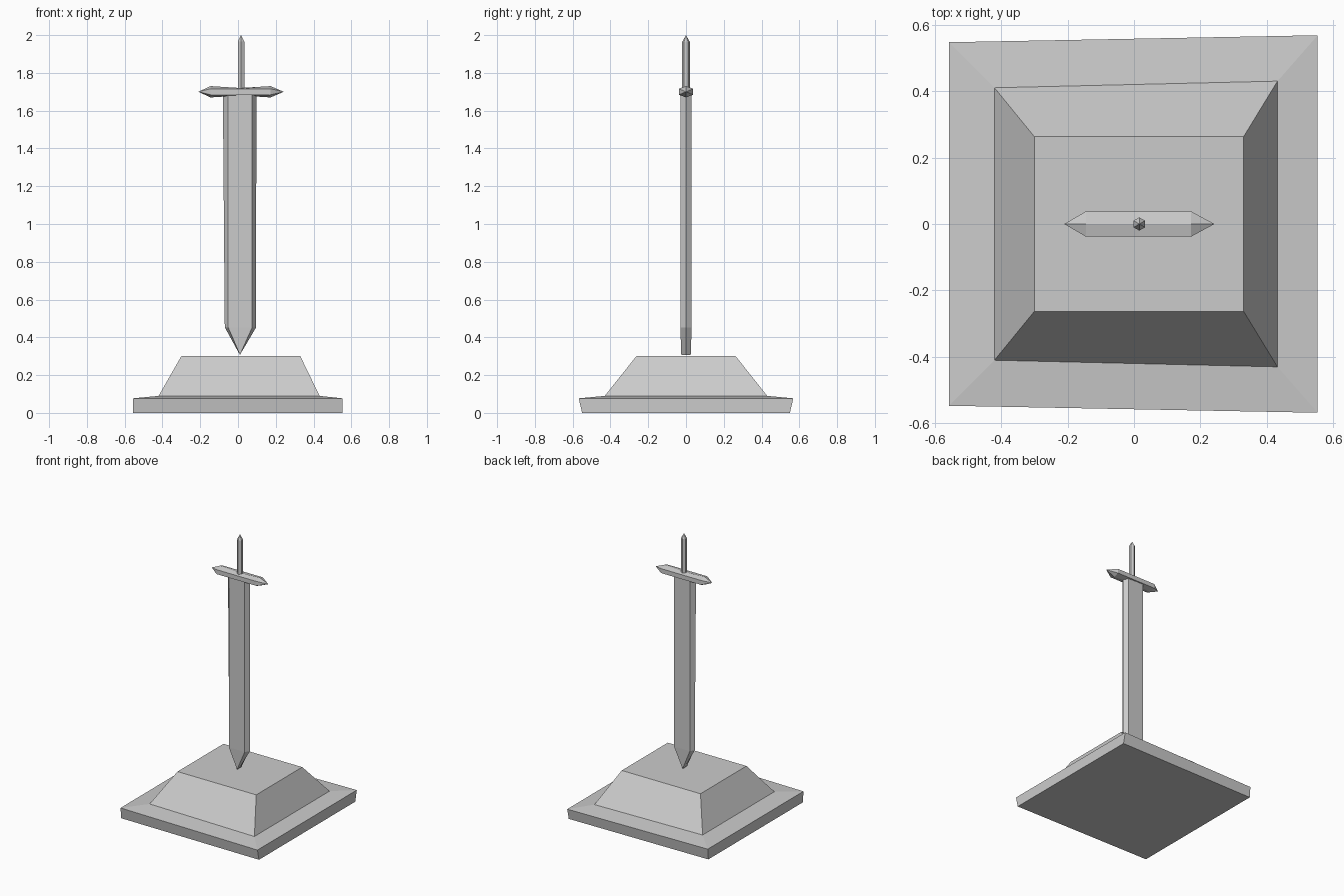
import bpy, bmesh, math

if "Cube" in bpy.data.objects:
    bpy.data.objects.remove(bpy.data.objects["Cube"])


def loft(name, rings):
    """Skin a stack of equal-length rings, cap the ends, weld collapsed points."""
    bm = bmesh.new()
    loops = [[bm.verts.new(p) for p in ring] for ring in rings]
    n = len(loops[0])
    for a, b in zip(loops, loops[1:]):
        for i in range(n):
            j = (i + 1) % n
            bm.faces.new((a[i], a[j], b[j], b[i]))
    bm.faces.new(loops[0][::-1])
    bm.faces.new(loops[-1])
    bmesh.ops.remove_doubles(bm, verts=bm.verts, dist=0.0005)
    bmesh.ops.recalc_face_normals(bm, faces=bm.faces)
    mesh = bpy.data.meshes.new(name)
    bm.to_mesh(mesh)
    bm.free()
    obj = bpy.data.objects.new(name, mesh)
    bpy.context.collection.objects.link(obj)
    return obj


def slab_ring(x0, x1, y_left, y_right, z):
    """Slightly tapered rectangle."""
    return [(x0, -y_left, z), (x1, -y_right, z), (x1, y_right, z), (x0, y_left, z)]


def blade_ring(x0, x1, f0, f1, y, z):
    """Flat hexagon: sharp edges at x0 and x1, flat faces between f0 and f1."""
    return [(x0, 0, z), (f0, -y, z), (f1, -y, z), (x1, 0, z), (f1, y, z), (f0, y, z)]


def guard_ring(x, y, side, ridge):
    """Hexagon across x with ridges on top and bottom."""
    zc = 1.70
    return [(x, 0, zc + ridge), (x, y, zc + side), (x, y, zc - side),
            (x, 0, zc - ridge), (x, -y, zc - side), (x, -y, zc + side)]


def grip_ring(r, z):
    """Regular hexagon."""
    return [(0.016 + r * math.sin(i * math.pi / 3), r * math.cos(i * math.pi / 3), z)
            for i in range(6)]


# Stepped stone base
loft("pedestal", [
    slab_ring(-0.557, 0.553, 0.54, 0.55, 0.0),
    slab_ring(-0.557, 0.553, 0.547, 0.568, 0.077),
    slab_ring(-0.42, 0.432, 0.41, 0.43, 0.09),
    slab_ring(-0.30, 0.33, 0.263, 0.263, 0.30),
])

# Blade, ending in a chisel point
loft("blade", [
    blade_ring(0.01, 0.01, 0.01, 0.01, 0.025, 0.307),
    blade_ring(-0.07, 0.096, -0.052, 0.075, 0.03, 0.453),
    blade_ring(-0.08, 0.097, -0.052, 0.075, 0.03, 1.685),
])

# Crossguard with pointed ends
loft("crossguard", [
    guard_ring(-0.21, 0, 0, 0),
    guard_ring(-0.145, 0.038, 0.016, 0.03),
    guard_ring(0.013, 0.038, 0.016, 0.02),
    guard_ring(0.172, 0.038, 0.016, 0.03),
    guard_ring(0.242, 0, 0, 0),
])

# Grip with pointed pommel
loft("grip", [
    grip_ring(0.02, 1.70),
    grip_ring(0.02, 1.965),
    grip_ring(0, 2.0),
])
